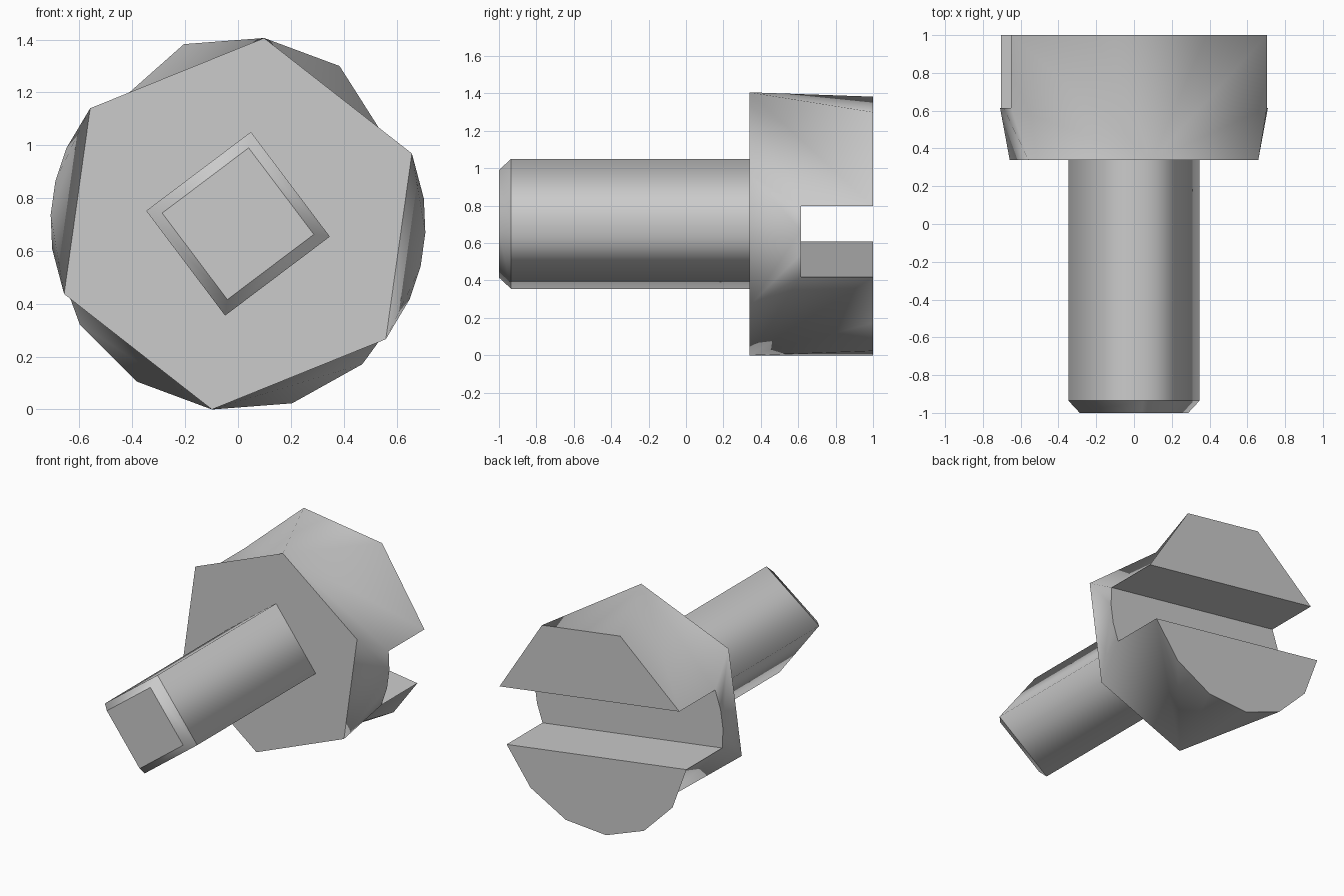
import bpy, bmesh
from math import sin, cos, radians

if "Cube" in bpy.data.objects:
    bpy.data.objects.remove(bpy.data.objects["Cube"])

CZ, R, TILT = 0.703, 0.71, -8          # axis height, head radius, roll of the whole bolt
FRONT, FLOOR, BACK = 0.34, 0.615, 1.0  # head underside, slot floor, head end
SLOT = 15.7                            # half angle taken up by the slot


class Builder:
    """Mesh builder sharing vertices; sides shade smooth, all other borders are sharp."""
    def __init__(self):
        self.bm, self.cache, self.side = bmesh.new(), {}, set()

    def v(self, deg, y, r=R):
        key = (round(deg % 360, 2), y, r)
        if key not in self.cache:
            a = radians(deg + TILT)
            self.cache[key] = self.bm.verts.new((r * cos(a), y, CZ + r * sin(a)))
        return self.cache[key]

    def face(self, verts, side=False):
        f = self.bm.faces.new(verts)
        f.smooth = True
        if side:
            self.side.add(f)
        return f

    def finish(self, name):
        bm = self.bm
        bmesh.ops.recalc_face_normals(bm, faces=bm.faces[:])
        for e in bm.edges:
            e.smooth = all(f in self.side for f in e.link_faces)
        me = bpy.data.meshes.new(name)
        bm.to_mesh(me)
        bm.free()
        ob = bpy.data.objects.new(name, me)
        bpy.context.collection.objects.link(ob)
        return ob


# Head: hexagonal underside, faceted slotted end
h = Builder()
h.face([h.v(30 + 60 * i, FRONT) for i in range(6)])
for s, n in ((1, 3), (-1, 6)):         # upper half has 3 facets, lower half 6
    arc = [s * (SLOT + (180 - 2 * SLOT) * i / n) for i in range(n + 1)]
    rim = [h.v(a, BACK) for a in arc]
    lo, hi = h.v(arc[0], FLOOR), h.v(arc[-1], FLOOR)
    h.face(rim)                        # end face
    h.face([rim[0], rim[-1], hi, lo])  # slot wall
    path = [h.v(s * 30, FRONT), lo] + rim + [hi, h.v(s * 150, FRONT)]
    tip = h.v(s * 90, FRONT)
    for a, b in zip(path, path[1:]):   # side fan
        h.face([tip, a, b], True)

# Slot floor and the rounded head sides at its two ends
ends = []
for e in (0, 180):
    f = [h.v(e + SLOT * k / 3, FLOOR) for k in (-3, -1, 1, 3)]
    a, b = h.v(e - 30, FRONT), h.v(e + 30, FRONT)
    h.face([a, f[0], f[1]], True)
    h.face([a, f[1], f[2], b], True)
    h.face([b, f[2], f[3]], True)
    ends += f
h.face(ends)
h.finish("bolt_head")

# Shank: four-sided bar with a chamfered tip
s = Builder()
bar = [[s.v(90 * i, y, r) for i in range(4)]
       for y, r in ((FRONT, 0.351), (-0.935, 0.351), (-1.0, 0.29))]
for j in range(2):
    for i in range(4):
        k = (i + 1) % 4
        s.face([bar[j][i], bar[j][k], bar[j + 1][k], bar[j + 1][i]], True)
s.face(bar[2])
s.face(bar[0])
for f in list(s.side):                 # keep the chamfer ring crisp
    f.material_index = 0
shank = s.finish("bolt_shank")
sharp = shank.data.attributes.get("sharp_edge") or shank.data.attributes.new("sharp_edge", 'BOOLEAN', 'EDGE')
for e in shank.data.edges:
    ys = [shank.data.vertices[i].co.y for i in e.vertices]
    sharp.data[e.index].value = abs(ys[0] - ys[1]) < 1e-4
